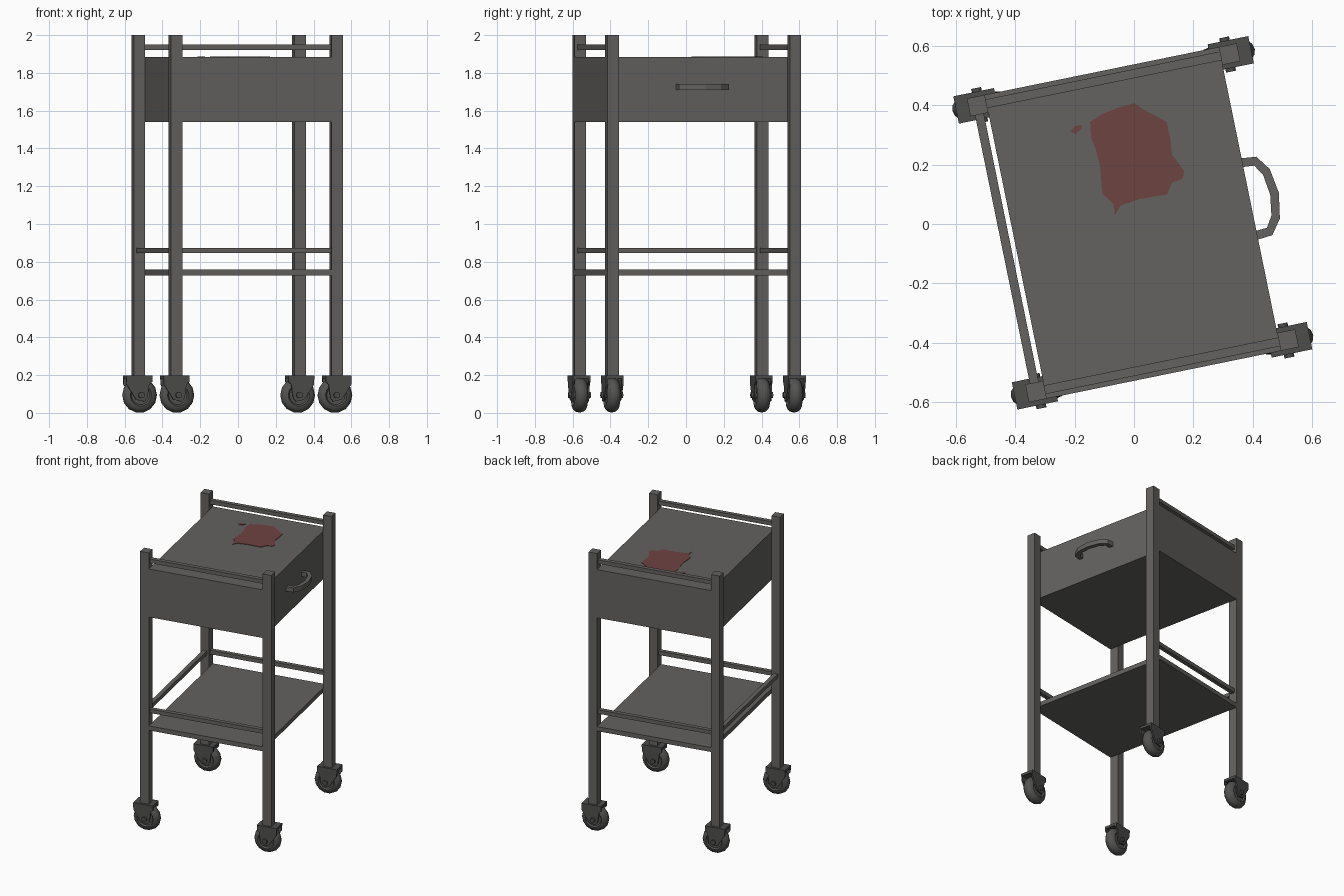
import bpy, bmesh, math
from mathutils import Matrix, Vector

cube = bpy.data.objects.get("Cube")
if cube:
    bpy.data.objects.remove(cube, do_unlink=True)


def material(name, rgb):
    m = bpy.data.materials.new(name)
    m.use_nodes = True
    m.diffuse_color = (*rgb, 1)
    bsdf = m.node_tree.nodes["Principled BSDF"]
    bsdf.inputs["Base Color"].default_value = (*rgb, 1)
    bsdf.inputs["Roughness"].default_value = 0.7
    return m


STEEL = material("grey steel", (0.125, 0.122, 0.117))
BRACKET = material("dark bracket", (0.075, 0.074, 0.073))
RUBBER = material("wheel rubber", (0.088, 0.086, 0.084))
STAIN = material("dark red stain", (0.155, 0.056, 0.053))

# The whole cart stands turned about the vertical axis
TURN = Matrix.Translation((-0.004, 0.004, 0)) @ Matrix.Rotation(math.radians(11.55), 4, "Z")
LEG_X, LEG_Y, LEG = 0.434, 0.4925, 0.0615
IN_X, OUT_Y = LEG_X - LEG / 2, LEG_Y + LEG / 2


def finish(bm, name, mat, matrix=TURN, smooth=False):
    bmesh.ops.transform(bm, matrix=matrix, verts=bm.verts)
    bmesh.ops.recalc_face_normals(bm, faces=bm.faces)
    me = bpy.data.meshes.new(name)
    bm.to_mesh(me)
    bm.free()
    me.materials.append(mat)
    ob = bpy.data.objects.new(name, me)
    bpy.context.collection.objects.link(ob)
    if smooth:
        bpy.ops.object.select_all(action="DESELECT")
        ob.select_set(True)
        bpy.context.view_layer.objects.active = ob
        bpy.ops.object.shade_smooth_by_angle(angle=math.radians(40))
    return ob


def box(name, center, size, mat=STEEL):
    bm = bmesh.new()
    bmesh.ops.create_cube(bm, size=1)
    bmesh.ops.scale(bm, vec=size, verts=bm.verts)
    bmesh.ops.translate(bm, vec=center, verts=bm.verts)
    return finish(bm, name, mat)


def prism(name, points, offset, mat, matrix=TURN):
    """Extrude a closed outline of 3D points along an offset."""
    bm = bmesh.new()
    face = bm.faces.new([bm.verts.new(p) for p in points])
    ext = bmesh.ops.extrude_face_region(bm, geom=[face], use_keep_orig=True)
    moved = [g for g in ext["geom"] if isinstance(g, bmesh.types.BMVert)]
    bmesh.ops.translate(bm, vec=offset, verts=moved)
    return finish(bm, name, mat, matrix)


def lathe(name, profile, center, sides, mat):
    """Spin (radius, y) points around the local y axis."""
    bm = bmesh.new()
    verts = [bm.verts.new((r, y, 0)) for r, y in profile]
    edges = [bm.edges.new(pair) for pair in zip(verts, verts[1:])]
    bmesh.ops.spin(bm, geom=verts + edges, axis=(0, 1, 0), cent=(0, 0, 0),
                   angle=math.tau, steps=sides)
    bmesh.ops.remove_doubles(bm, verts=bm.verts, dist=0.0005)
    bmesh.ops.translate(bm, vec=center, verts=bm.verts)
    return finish(bm, name, mat, smooth=True)


# Drawer box and lower shelf
box("drawer_box", (0, 0, 1.7125), (2 * IN_X, 2 * OUT_Y, 0.345))
box("lower_shelf", (0, 0, 0.744), (2 * IN_X, 2 * OUT_Y, 0.032))

# Rails: two above the top, three around the shelf
for side, sy in (("front", -1), ("back", 1)):
    for level, z in (("upper", 1.935), ("lower", 0.86)):
        box(f"{level}_{side}_rail", (0, sy * LEG_Y, z), (2 * IN_X, 0.03, 0.028))
box("lower_side_rail", (-LEG_X, 0, 0.86), (0.03, 2 * LEG_Y - LEG, 0.028))

# Legs and casters
YOKE = [(0.074, 0.198), (0.072, 0.15), (0.02, 0.07), (-0.025, 0.06),
        (-0.04, 0.078), (-0.05, 0.15), (-0.066, 0.165), (-0.066, 0.198)]
TIRE = [(0, -0.026), (0.05, -0.026), (0.058, -0.036), (0.076, -0.032), (0.089, -0.018), (0.094, 0)]
TIRE += [(r, -y) for r, y in reversed(TIRE[:-1])]
BOLT = [(0, -0.059), (0.017, -0.059), (0.017, 0.059), (0, 0.059)]
for sx in (-1, 1):
    for sy in (-1, 1):
        tag = ("front_" if sy < 0 else "back_") + ("right" if sx < 0 else "left")
        x, y = sx * LEG_X, sy * LEG_Y
        box(f"{tag}_leg", (x, y, 1.099), (LEG, LEG, 1.802))
        box(f"{tag}_caster_plate", (x + sx * 0.004, y, 0.19), (0.14, 0.094, 0.018), BRACKET)
        for k, py in enumerate((-0.047, 0.037)):
            outline = [(x + sx * o, y + py, z) for o, z in YOKE]
            prism(f"{tag}_caster_fork_{k + 1}", outline, (0, 0.01, 0), BRACKET)
        hub = (x - sx * 0.007, y, 0.094)
        lathe(f"{tag}_wheel", TIRE, hub, 14, RUBBER)
        lathe(f"{tag}_axle_bolt", BOLT, hub, 10, BRACKET)

# Bow handle on the drawer front
half = [(0, 0.14), (0.05, 0.135), (0.086, 0.085)]
half_in = [(0, 0.11), (0.037, 0.107), (0.06, 0.07)]


def bow(pts, tip):
    return pts + [(tip, 0)] + [(a, -b) for a, b in reversed(pts)]


ring = bow(half, 0.1) + bow(half_in, 0.07)[::-1]
prism("drawer_handle", [(IN_X + a, b, 1.71) for a, b in ring], (0, 0, 0.032), STEEL)

# Stain on the top, laid as thin plates
SPLASH = [(-0.148, 0.345), (-0.10, 0.375), (-0.045, 0.395), (0, 0.408), (0.035, 0.385),
          (0.11, 0.345), (0.122, 0.29), (0.128, 0.235), (0.17, 0.178), (0.163, 0.152),
          (0.128, 0.14), (0.112, 0.1), (0.02, 0.085), (-0.045, 0.063), (-0.064, 0.03),
          (-0.07, 0.068), (-0.107, 0.103), (-0.115, 0.2), (-0.13, 0.255), (-0.145, 0.29)]
DROP = [(-0.215, 0.312), (-0.2, 0.33), (-0.175, 0.334), (-0.178, 0.32), (-0.197, 0.304)]
for name, pts in (("stain_splash", SPLASH), ("stain_drop", DROP)):
    prism(name, [(a, b, 1.884) for a, b in pts], (0, 0, 0.004), STAIN, Matrix.Identity(4))
